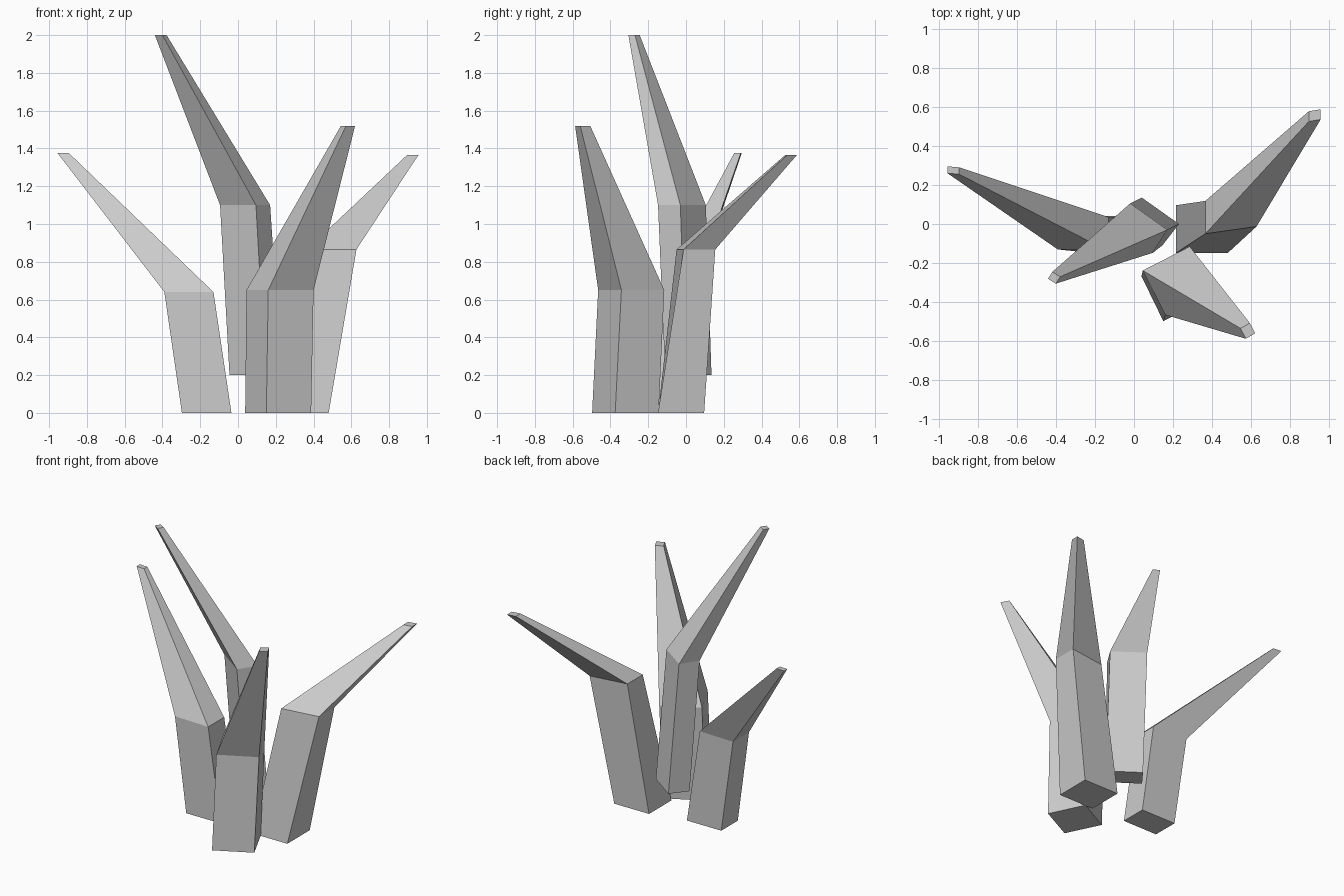
import bpy, bmesh
from mathutils import Vector


def blade(name, sections):
    """Four-sided blade lofted through sections: (z, three corners counter-clockwise).
    The fourth corner completes the parallelogram."""
    bm = bmesh.new()
    rings = []
    for z, a, b, c in sections:
        a, b, c = (Vector((x, y, z)) for x, y in (a, b, c))
        rings.append([bm.verts.new(p) for p in (a, b, c, a + c - b)])
    for low, high in zip(rings, rings[1:]):
        for i in range(4):
            j = (i + 1) % 4
            bm.faces.new((low[i], low[j], high[j], high[i]))
    bm.faces.new(rings[0][::-1])
    bm.faces.new(rings[-1])
    mesh = bpy.data.meshes.new(name)
    bm.to_mesh(mesh)
    bm.free()
    obj = bpy.data.objects.new(name, mesh)
    bpy.context.collection.objects.link(obj)
    return obj


# Tall centre blade, its foot raised off the ground
blade("tall_blade", [
    (0.20, (0.145, -0.11), (0.23, 0.00), (0.04, 0.135)),
    (1.10, (0.095, -0.148), (0.17, -0.03), (-0.02, 0.105)),
    (2.00, (-0.40, -0.305), (-0.378, -0.27), (-0.418, -0.245)),
])

# Left blade leaning outwards
blade("left_blade", [
    (0.0, (-0.297, -0.14), (-0.035, -0.14), (-0.035, 0.04)),
    (0.64, (-0.39, -0.13), (-0.13, -0.14), (-0.13, 0.035)),
    (1.375, (-0.955, 0.26), (-0.895, 0.255), (-0.895, 0.29)),
])

# Front blade
blade("front_blade", [
    (0.0, (0.15, -0.497), (0.387, -0.375), (0.275, -0.145)),
    (0.65, (0.16, -0.465), (0.40, -0.342), (0.285, -0.115)),
    (1.52, (0.572, -0.587), (0.62, -0.56), (0.593, -0.507)),
])

# Right blade leaning to the back
blade("right_blade", [
    (0.0, (0.215, -0.148), (0.48, -0.148), (0.48, 0.096)),
    (0.865, (0.365, -0.05), (0.627, -0.013), (0.627, 0.155)),
    (1.365, (0.895, 0.525), (0.955, 0.535), (0.955, 0.587)),
])
